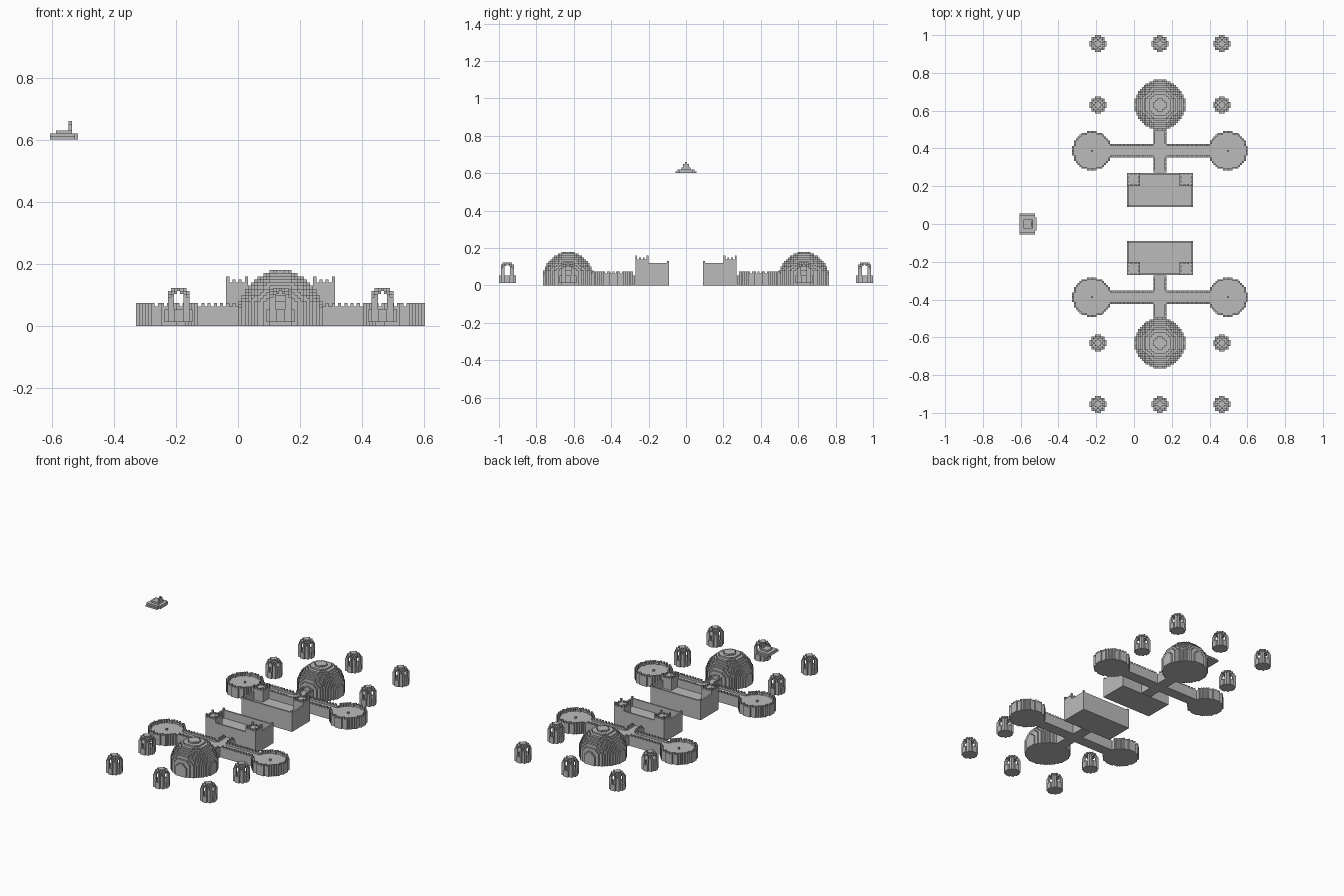
import bpy
import bmesh
from mathutils import Vector
from math import hypot

U = 0.01          # edge length of one building block
AXIS = 0.137      # x of the settlement's centre line

default = bpy.data.objects.get("Cube")
if default:
    bpy.data.objects.remove(default, do_unlink=True)

stone = bpy.data.materials.new("grey_stone")
stone.use_nodes = True
GREY = (0.5, 0.5, 0.5, 1)
stone.diffuse_color = GREY
stone.node_tree.nodes["Principled BSDF"].inputs["Base Color"].default_value = GREY

# two corner directions that, with the normal, make each face wind outward
AXES = [Vector(v) for v in ((1, 0, 0), (0, 1, 0), (0, 0, 1))]


def block_mesh(name, cells, zscale=1.0):
    """Skin a set of (i, j, k) blocks with only their outer faces."""
    bm = bmesh.new()
    corners = {}

    def corner(p):
        key = tuple(round(c * 2) for c in p)
        if key not in corners:
            corners[key] = bm.verts.new((p.x * U, p.y * U, p.z * U * zscale))
        return corners[key]

    for cell in cells:
        mid = Vector(cell) + AXES[2] / 2
        for a in range(3):
            for sign in (1, -1):
                n = AXES[a] * sign
                if tuple(int(c) for c in Vector(cell) + n) in cells:
                    continue
                s, t = AXES[(a + 1) % 3] / 2, AXES[(a + 2) % 3] * sign / 2
                base = mid + n / 2
                bm.faces.new([corner(base + o) for o in (-s - t, s - t, s + t, -s + t)])
    mesh = bpy.data.meshes.new(name)
    bm.to_mesh(mesh)
    bm.free()
    mesh.materials.append(stone)
    return mesh


def place(name, mesh, x, y, z=0.0):
    ob = bpy.data.objects.new(name, mesh)
    ob.location = (x, y, z)
    bpy.context.collection.objects.link(ob)


def box(x0, x1, y0, y1, z0=0, z1=1):
    return {(i, j, k) for i in range(x0, x1 + 1) for j in range(y0, y1 + 1)
            for k in range(z0, z1)}


def disc(ci, cj, r):
    return {(ci + i, cj + j) for i in range(-r, r + 1) for j in range(-r, r + 1)
            if hypot(i, j) <= r + 0.4}


def rim(plan):
    return {(i, j) for i, j in plan
            if not {(i + 1, j), (i - 1, j), (i, j + 1), (i, j - 1)} <= plan}


def raise_plan(plan, z0, z1):
    return {(i, j, k) for i, j in plan for k in range(z0, z1)}


def mirrored(cells, side):
    return {(i, j * side, k) for i, j, k in cells}


# Great dome: a short drum under a stepped hemisphere
dome = {(i, j, k) for i, j in disc(0, 0, 13) for k in range(18)
        if k < 5 or hypot(i, j, k - 4) <= 13.4}

# Rampart: crossing walkways with a round bastion at each end
plan = disc(-36, 0, 10) | disc(36, 0, 10)
plan |= {(i, j) for i in range(-30, 31) for j in range(-3, 4)}
plan |= {(i, j) for i in range(-3, 4) for j in range(-11, 14)}
edge = {(i, j) for i, j in rim(plan) if -11 < j < 13}
rampart = raise_plan(plan, 0, 5) | raise_plan(edge, 5, 6)
rampart |= {(i, j, 6) for i, j in edge if (i + j) % 2 == 0}
rampart |= {(-36, 0, 5), (36, 0, 5)}

# Castle: walled court with two crenellated towers on the rampart side
court = {(i, j) for i in range(-17, 18) for j in range(18)}
castle = raise_plan(court, 0, 7) | raise_plan(rim(court), 7, 12)
castle |= {(-17, 0, 12), (17, 0, 12)}
for x0 in (-17, 11):
    tower = {(i, j) for i in range(x0, x0 + 7) for j in range(11, 18)}
    castle |= raise_plan(tower, 7, 14)
    for i, j in rim(tower):
        a, b = i - x0, j - 11
        if (a + b) % 2 == 0:
            castle.add((i, j, 14))
        if a % 6 == 0 and b % 6 == 0:
            castle |= {(i, j, 14), (i, j, 15)}

# Pavilion: round parapet, arched openings and crossing ribs above
pavilion = set()
for i, j in disc(0, 0, 4):
    for k in range(11):
        lift = max(k - 6, 0)
        outside = hypot(i, j, lift) > 4.5
        hollow = k > 0 and hypot(i, j, lift) < 3.3
        half = 1 if k < 9 else 0
        arch = 3 < k < 10 and min(abs(i), abs(j)) <= half and max(abs(i), abs(j)) > 1
        if not (outside or hollow or arch):
            pavilion.add((i, j, k))
pavilion_mesh = block_mesh("pavilion", pavilion)

for label, side in (("front", -1), ("back", 1)):
    place(label + "_dome", block_mesh("dome", mirrored(dome, side)), AXIS, 0.63 * side)
    place(label + "_rampart", block_mesh("rampart", mirrored(rampart, side), 1.05),
          AXIS, 0.388 * side)
    place(label + "_castle", block_mesh("castle", mirrored(castle, side)),
          AXIS, 0.096 * side)
    for x, y in ((-1, 0.955), (0, 0.955), (1, 0.955), (-1, 0.63), (1, 0.63)):
        place(label + "_pavilion", pavilion_mesh, AXIS + 0.328 * x, y * side, 0.013)

# Floating craft: stepped hull, raised deck and a mast
craft = box(-4, 3, -5, 5, 0, 2) | box(4, 4, -3, 3, 0, 2)
craft -= box(-4, 4, -5, -5, 1, 2) | box(-4, 4, 5, 5, 1, 2)
craft |= box(-2, 2, -2, 2, 2, 3) | box(2, 2, -1, 1, 2, 5) | {(2, 0, 5)}
place("floating_craft", block_mesh("craft", craft), -0.56, 0.0, 0.6)
